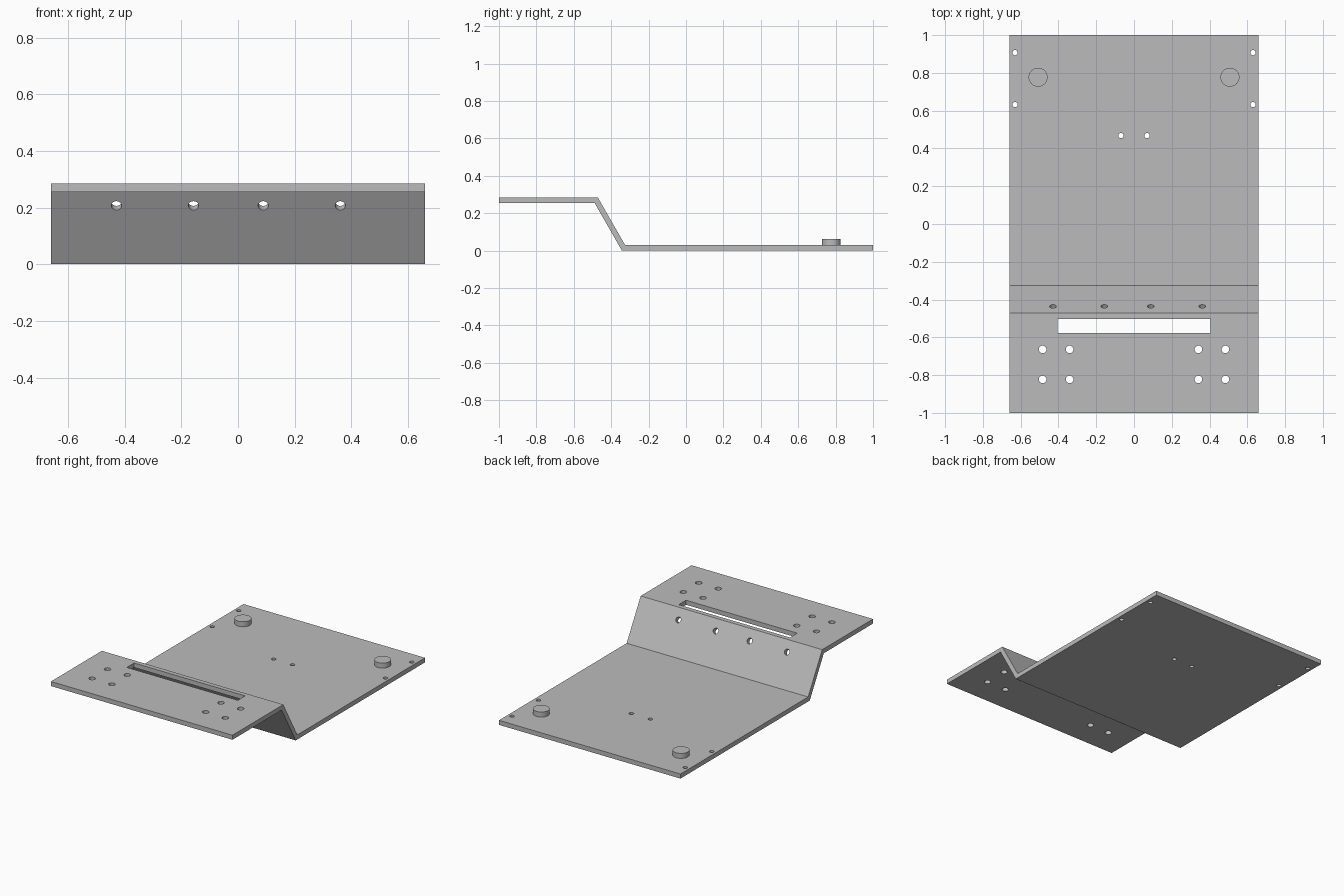
import bpy
import bmesh
from mathutils import Vector, Matrix

cube = bpy.data.objects.get("Cube")
if cube:
    bpy.data.objects.remove(cube)

metal = bpy.data.materials.new("plain grey metal")
metal.use_nodes = True
GREY = (0.5, 0.5, 0.5, 1)
metal.diffuse_color = GREY
metal.node_tree.nodes["Principled BSDF"].inputs["Base Color"].default_value = GREY

HALF_WIDTH = 0.66
T = 0.03           # sheet thickness
RISE = 0.255       # height of the raised shelf
FOOT, HEAD = -0.326, -0.472   # bend lines on the upper side
SHIFT = 0.017      # bend offset on the under side


def make_object(name, bm):
    bmesh.ops.recalc_face_normals(bm, faces=bm.faces)
    mesh = bpy.data.meshes.new(name)
    bm.to_mesh(mesh)
    bm.free()
    mesh.materials.append(metal)
    obj = bpy.data.objects.new(name, mesh)
    bpy.context.collection.objects.link(obj)
    return obj


def add_cylinder(bm, centre, radius, depth, axis=(0, 0, 1), sides=32):
    turn = Vector((0, 0, 1)).rotation_difference(Vector(axis)).to_matrix().to_4x4()
    bmesh.ops.create_cone(bm, cap_ends=True, segments=sides, radius1=radius,
                          radius2=radius, depth=depth,
                          matrix=Matrix.Translation(centre) @ turn)


def smooth_round_parts(obj):
    bpy.ops.object.select_all(action="DESELECT")
    obj.select_set(True)
    bpy.context.view_layer.objects.active = obj
    bpy.ops.object.shade_smooth_by_angle(angle=0.6)


# Bent sheet: side profile extruded across the width
profile = [(1, 0), (1, T), (FOOT, T), (HEAD, RISE + T), (-1, RISE + T),
           (-1, RISE), (HEAD - SHIFT, RISE), (FOOT - SHIFT, 0)]
bm = bmesh.new()
side = bm.faces.new([bm.verts.new((-HALF_WIDTH, y, z)) for y, z in profile])
grown = bmesh.ops.extrude_face_region(bm, geom=[side])
bmesh.ops.translate(bm, vec=(2 * HALF_WIDTH, 0, 0),
                    verts=[v for v in grown["geom"] if isinstance(v, bmesh.types.BMVert)])
plate = make_object("bent_plate", bm)

# Cutter holding the slot and every drilled hole
bm = bmesh.new()
bmesh.ops.create_cube(bm, size=1, matrix=Matrix.Translation((0, -0.54, RISE))
                      @ Matrix.Diagonal((0.808, 0.076, 0.2, 1)))
for s in (-1, 1):
    for y in (0.907, 0.632):
        add_cylinder(bm, (s * 0.63, y, 0), 0.014, 0.2)
    add_cylinder(bm, (s * 0.069, 0.468, 0), 0.014, 0.2)
    for x in (0.341, 0.484):
        for y in (-0.664, -0.823):
            add_cylinder(bm, (s * x, y, RISE), 0.02, 0.2)
slope_normal = Vector((0, RISE, FOOT - HEAD)).normalized()
for x in (-0.429, -0.157, 0.089, 0.361):
    add_cylinder(bm, (x, -0.449, 0.214), 0.018, 0.1, slope_normal)
cutter = make_object("hole_cutter", bm)
cutter.hide_render = True

# Cut the holes, then discard the cutter
cut = plate.modifiers.new("holes", "BOOLEAN")
cut.operation = "DIFFERENCE"
cut.solver = "EXACT"
cut.object = cutter
bpy.context.view_layer.objects.active = plate
bpy.ops.object.modifier_apply(modifier=cut.name)
bpy.data.objects.remove(cutter)
smooth_round_parts(plate)

# Round feet on the lower panel
for name, s in (("right_stud", -1), ("left_stud", 1)):
    bm = bmesh.new()
    add_cylinder(bm, (s * 0.508, 0.777, T + 0.016), 0.05, 0.034, sides=48)
    smooth_round_parts(make_object(name, bm))
